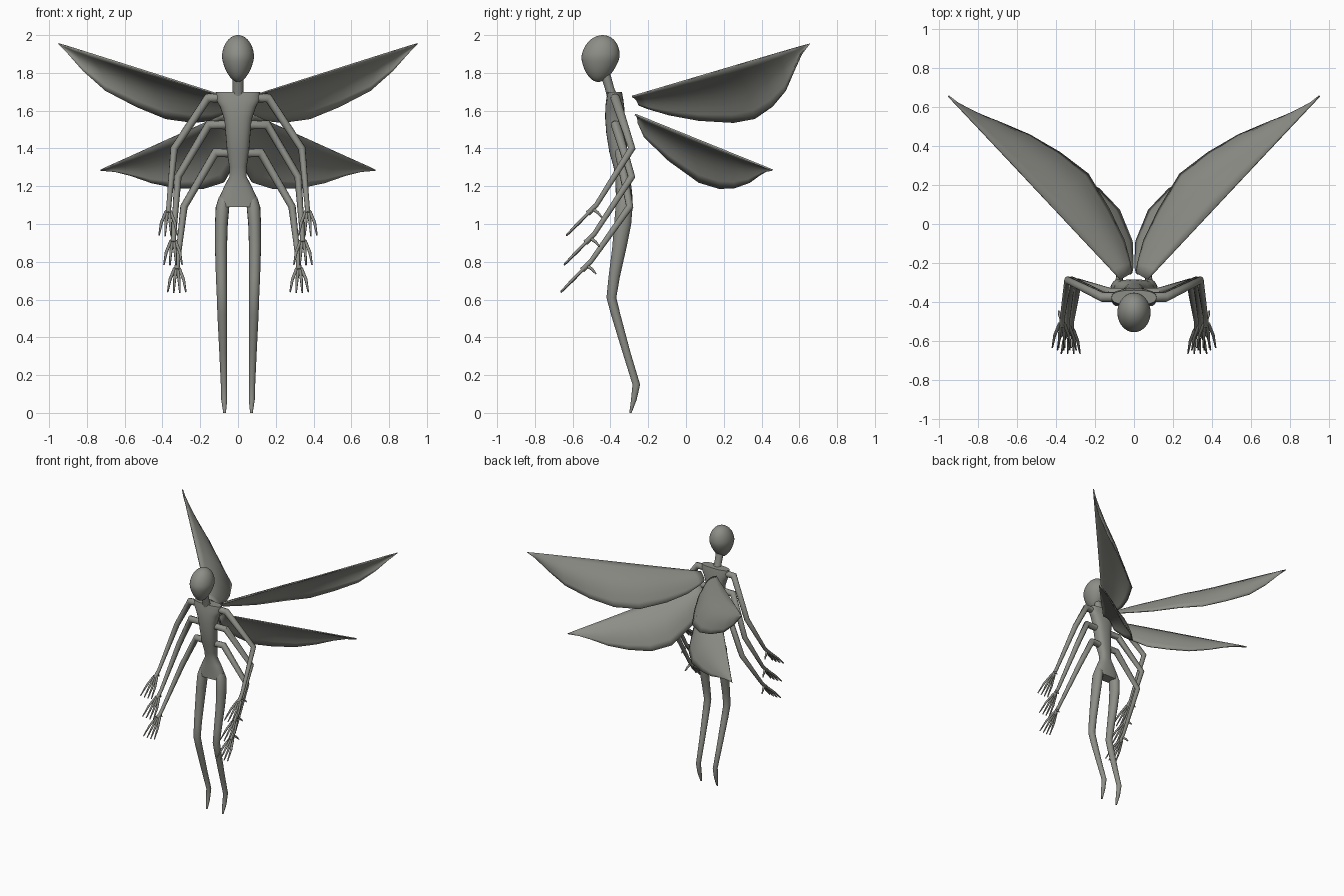
import bpy, bmesh, math
from mathutils import Vector

if "Cube" in bpy.data.objects:
    bpy.data.objects.remove(bpy.data.objects["Cube"])

skin = bpy.data.materials.new("warm grey")
skin.diffuse_color = (0.27, 0.27, 0.245, 1)
skin.use_nodes = True
skin.node_tree.nodes["Principled BSDF"].inputs["Base Color"].default_value = skin.diffuse_color


def finish(name, bm, mirror=False, angle=50):
    bmesh.ops.recalc_face_normals(bm, faces=bm.faces)
    me = bpy.data.meshes.new(name)
    bm.to_mesh(me)
    bm.free()
    me.materials.append(skin)
    ob = bpy.data.objects.new(name, me)
    bpy.context.collection.objects.link(ob)
    bpy.ops.object.select_all(action='DESELECT')
    bpy.context.view_layer.objects.active = ob
    ob.select_set(True)
    bpy.ops.object.shade_smooth_by_angle(angle=math.radians(angle))
    if mirror:
        ob.modifiers.new("mirror", 'MIRROR').use_mirror_merge = False
    return ob


def skin_rings(bm, rings):
    """Join rings of points into a closed tube."""
    loops = [[bm.verts.new(p) for p in r] for r in rings]
    n = len(loops[0])
    for a, b in zip(loops, loops[1:]):
        for i in range(n):
            j = (i + 1) % n
            bm.faces.new((a[i], a[j], b[j], b[i]))
    bm.faces.new(loops[0])
    bm.faces.new(loops[-1])


def loft(name, sections, sides=16, mirror=False, power=1.0):
    """Horizontal elliptical sections: x, y, z, half width, half depth."""
    def c(v):
        return math.copysign(abs(v) ** power, v)
    bm = bmesh.new()
    skin_rings(bm, [[(x + rx * c(math.cos(2 * math.pi * i / sides)),
                      y + ry * c(math.sin(2 * math.pi * i / sides)), z)
                     for i in range(sides)] for x, y, z, rx, ry in sections])
    return finish(name, bm, mirror)


def tube(bm, pts, radii, sides=10):
    """Round tube along a bent path, mitred at the joints."""
    pts = [Vector(p) for p in pts]
    rings = []
    for k, p in enumerate(pts):
        a = (p - pts[max(k - 1, 0)]).normalized()
        b = (pts[min(k + 1, len(pts) - 1)] - p).normalized()
        t = (a + b).normalized()
        u = t.cross(Vector((0.35, 1, 0.5))).normalized()
        v = t.cross(u)
        rings.append([p + radii[k] * (math.cos(2 * math.pi * i / sides) * u
                                      + math.sin(2 * math.pi * i / sides) * v)
                      for i in range(sides)])
    skin_rings(bm, rings)


# Head: egg, narrower toward the chin
bm = bmesh.new()
bmesh.ops.create_uvsphere(bm, u_segments=32, v_segments=20, radius=1)
for v in bm.verts:
    taper = 1 + 0.22 * min(v.co.z, 0)
    v.co = Vector((v.co.x * 0.085 * taper,
                   v.co.y * 0.101 * taper - 0.453 + 0.012 * v.co.z,
                   1.882 + v.co.z * (0.118 if v.co.z > 0 else 0.13)))
finish("head", bm)

# Neck, leaning forward
loft("neck", [(0, -0.385, 1.66, .032, .03), (0, -0.405, 1.72, .028, .025),
              (0, -0.43, 1.80, .03, .028)])

# Torso with flat shoulders, slim waist and flared hips
loft("torso", [(0, -.377, 1.70, .115, .038), (0, -.377, 1.66, .118, .045),
               (0, -.377, 1.62, .095, .05), (0, -.376, 1.56, .075, .052),
               (0, -.370, 1.48, .066, .052), (0, -.358, 1.38, .058, .048),
               (0, -.343, 1.30, .046, .04), (0, -.337, 1.25, .046, .038),
               (0, -.331, 1.20, .072, .042), (0, -.327, 1.14, .1, .044),
               (0, -.329, 1.09, .106, .042)], sides=24, power=0.8)

# Legs, bent at knee and ankle, tapering to pointed feet
loft("leg", [(.072, -.327, 1.14, .03, .03), (.082, -.328, 1.09, .036, .045),
             (.088, -.335, 1.0, .034, .045), (.090, -.352, .88, .032, .038),
             (.088, -.38, .72, .029, .03), (.085, -.395, .61, .027, .026),
             (.083, -.372, .52, .026, .025), (.078, -.315, .32, .021, .021),
             (.074, -.263, .15, .017, .02), (.073, -.276, .07, .016, .015),
             (.071, -.294, 0, .007, .006)], mirror=True)

# Three pairs of arms: root, shoulder bend, elbow, wrist
ARMS = {
    "upper_arm": [(.07, -.375, 1.668), (.16, -.375, 1.667), (.338, -.287, 1.40), (.366, -.475, 1.10)],
    "middle_arm": [(.03, -.372, 1.525), (.155, -.372, 1.525), (.318, -.288, 1.25), (.340, -.487, .945)],
    "lower_arm": [(.02, -.352, 1.375), (.12, -.352, 1.378), (.286, -.298, 1.092), (.320, -.505, .80)],
}
for name, path in ARMS.items():
    bm = bmesh.new()
    wrist = Vector(path[-1])
    palm = wrist + Vector((.003, -.045, -.045))
    tube(bm, path + [palm], [.025, .025, .02, .013, .015])
    # Four spread fingers
    for f in range(4):
        s = f - 1.5
        base = wrist + Vector((.003 + s * .008, -.035, -.035))
        mid = wrist + Vector((.004 + s * .024, -.095, -.10 + .004 * abs(s)))
        tip = wrist + Vector((.004 + s * .032, -.158, -.165 + .004 * abs(s)))
        tube(bm, [base, mid, tip], [.009, .008, .004], 8)
    # Thumb pointing back and down
    tube(bm, [wrist + Vector(o) for o in ((.004, -.02, -.02), (.014, .008, -.04), (.02, .03, -.065))],
         [.009, .008, .004], 8)
    finish(name, bm, True)


def wing(name, root, tip, stations, bulge=0.12, cuts=8):
    """Cupped membrane between a straight leading edge and a curved trailing edge."""
    root, tip = Vector(root), Vector(tip)
    bm = bmesh.new()
    rows = []
    for t, trail in stations:
        a, b = root.lerp(tip, t), Vector(trail)
        n = (tip - root).cross(b - a).normalized()
        rows.append([bm.verts.new(a.lerp(b, j / cuts) + n * bulge * (b - a).length
                                  * math.sin(math.pi * j / cuts)) for j in range(cuts + 1)])
    for r, q in zip(rows, rows[1:]):
        for j in range(cuts):
            bm.faces.new((r[j], r[j + 1], q[j + 1], q[j]))
    end = bm.verts.new(tip)
    for j in range(cuts):
        bm.faces.new((rows[-1][j], rows[-1][j + 1], end))
    ob = finish(name, bm, True)
    thick = ob.modifiers.new("thickness", 'SOLIDIFY')
    thick.thickness, thick.offset = 0.009, 0


# Two pairs of wings sweeping back and out
wing("upper_wing", (.07, -.285, 1.675), (.95, .655, 1.955), [
    (0, (.012, -.25, 1.63)), (.05, (.02, -.2, 1.61)), (.14, (.05, -.087, 1.577)),
    (.27, (.125, .07, 1.548)), (.42, (.235, .255, 1.537)), (.56, (.38, .365, 1.557)),
    (.70, (.535, .455, 1.62)), (.82, (.70, .525, 1.705)), (.91, (.82, .57, 1.81)),
    (.965, (.90, .61, 1.90))])
wing("lower_wing", (.075, -.27, 1.58), (.728, .458, 1.285), [
    (0, (.012, -.255, 1.54)), (.05, (.005, -.22, 1.46)), (.16, (.01, -.09, 1.335)),
    (.32, (.075, .07, 1.22)), (.46, (.18, .18, 1.187)), (.60, (.325, .26, 1.19)),
    (.75, (.455, .335, 1.217)), (.87, (.57, .39, 1.257)), (.94, (.65, .425, 1.277))])
